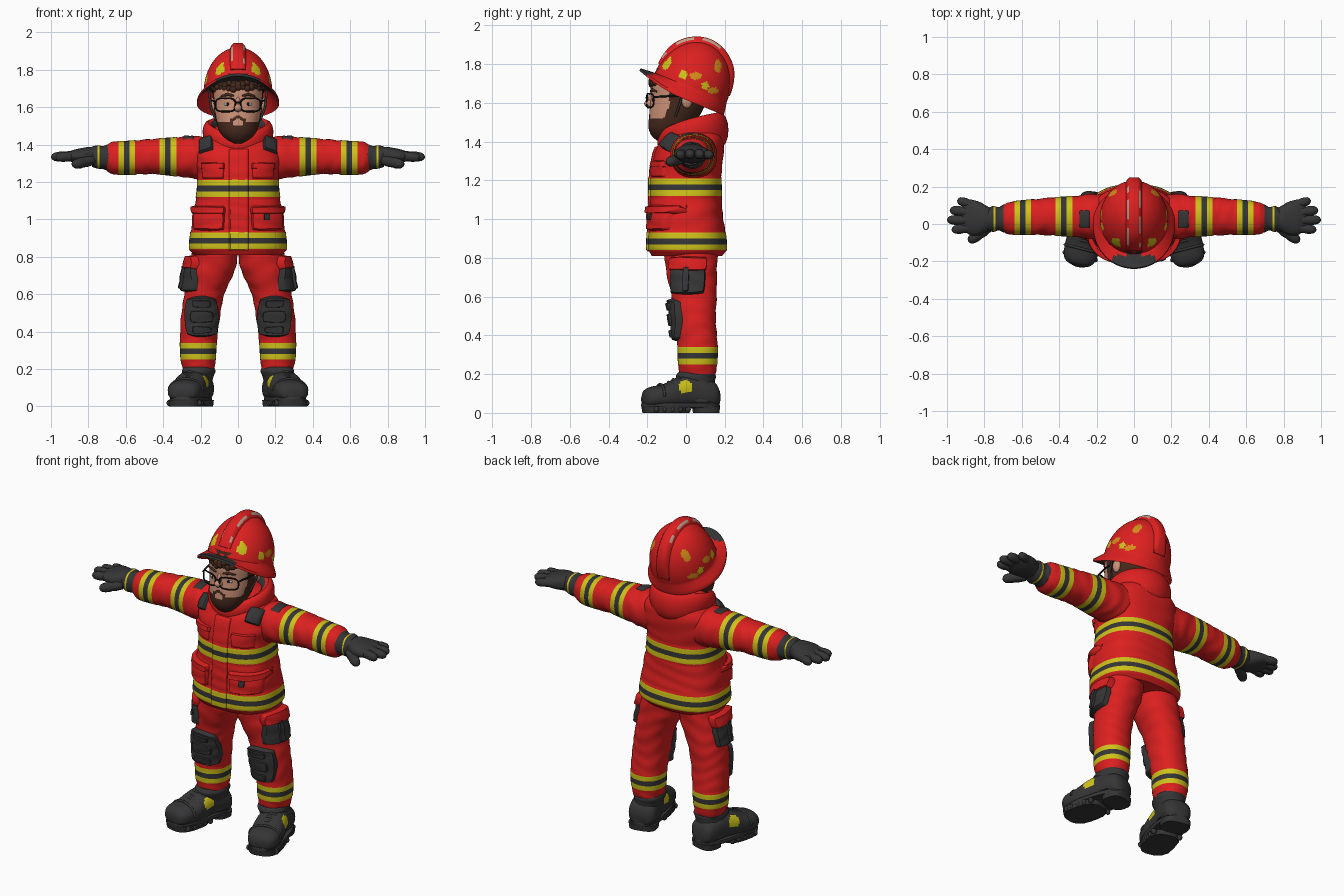
import bpy, bmesh, math, random
from mathutils import Vector, Matrix
from mathutils.bvhtree import BVHTree

if "Cube" in bpy.data.objects:
    bpy.data.objects.remove(bpy.data.objects["Cube"])

random.seed(4)
COL = dict(red=(.72, .014, .014), yellow=(.62, .54, .01), charcoal=(.036, .036, .038), skin=(.62, .29, .19),
           brown=(.06, .022, .012), black=(.008, .008, .008), orange=(.68, .27, .01),
           worn_beige=(.55, .36, .27), white=(.5, .44, .4))
MAT = {}
for k, c in COL.items():
    MAT[k] = bpy.data.materials.new(k)
    MAT[k].diffuse_color = (*c, 1)


def make(name, verts, faces, rule):
    """Mesh object; rule is a colour name or a function (centre, normal) -> colour name."""
    bm = bmesh.new()
    vs = [bm.verts.new(v) for v in verts]
    for f in faces:
        bm.faces.new([vs[i] for i in f])
    bmesh.ops.recalc_face_normals(bm, faces=bm.faces)
    used = []
    for f in bm.faces:
        c = rule if isinstance(rule, str) else rule(f.calc_center_median(), f.normal)
        if c not in used:
            used.append(c)
        f.material_index = used.index(c)
    me = bpy.data.meshes.new(name)
    bm.to_mesh(me)
    bm.free()
    for c in used:
        me.materials.append(MAT[c])
    ob = bpy.data.objects.new(name, me)
    bpy.context.collection.objects.link(ob)
    return ob


def skin_rings(name, rings, rule, closed=False):
    n, m = len(rings[0]), len(rings)
    faces = [(i * n + j, i * n + (j + 1) % n, (i + 1) % m * n + (j + 1) % n, (i + 1) % m * n + j)
             for i in range(m if closed else m - 1) for j in range(n)]
    if not closed:
        faces += [tuple(range(n)), tuple(range((m - 1) * n, m * n))]
    return make(name, [v for r in rings for v in r], faces, rule)


def loft(name, axis, keys, rule, step=.01, n=48, e=2.2, fold=0, bands=()):
    """Superellipse sections (t, u, v, ru, rv) smoothly joined along an axis."""
    rings, t0, t1 = [], keys[0][0], keys[-1][0]
    count = round((t1 - t0) / step)
    for i in range(count + 1):
        t = t0 + (t1 - t0) * i / count
        k = max(j for j in range(len(keys) - 1) if keys[j][0] <= t + 1e-9)
        a, b = keys[k], keys[k + 1]
        p, q = keys[max(k - 1, 0)], keys[min(k + 2, len(keys) - 1)]
        h = b[0] - a[0]
        s = (t - a[0]) / h
        val = []
        for c in range(1, 5):
            m0 = (b[c] - p[c]) / (b[0] - p[0]) * h
            m1 = (q[c] - a[c]) / (q[0] - a[0]) * h
            val.append((2*s**3 - 3*s*s + 1)*a[c] + (s**3 - 2*s*s + s)*m0 + (3*s*s - 2*s**3)*b[c] + (s**3 - s*s)*m1)
        u, v, ru, rv = val
        inband = any(b0 - .001 <= t <= b0 + .091 for b0 in bands)
        ring = []
        for j in range(n):
            g = 2 * math.pi * j / n
            f = 1.015 if inband else 1 + fold * math.sin(t * 75 + 2.5 * math.sin(g * 2 + t * 9))
            cu = math.copysign(abs(math.cos(g)) ** (2 / e), math.cos(g)) * ru * f + u
            cv = math.copysign(abs(math.sin(g)) ** (2 / e), math.sin(g)) * rv * f + v
            ring.append({'z': (cu, cv, t), 'x': (t, cu, cv), 'y': (cu, t, cv)}[axis])
        rings.append(ring)
    return skin_rings(name, rings, rule)


def stripes(ax, starts, base='red'):
    def rule(c, nrm):
        for s in starts:
            if s < c[ax] < s + .09:
                return 'charcoal' if s + .03 < c[ax] < s + .06 else 'yellow'
        return base
    return rule


def patch(name, target, centre, d, hw, hh, th, rule, r=.5):
    """Raised plate wrapped on the target surface as seen along direction d."""
    me = target.data
    tree = BVHTree.FromPolygons([v.co for v in me.vertices], [tuple(p.vertices) for p in me.polygons])
    d, centre = Vector(d).normalized(), Vector(centre)
    U = Vector((1, 0, 0)) if abs(d.z) > .95 else Vector((0, 0, 1)).cross(d).normalized()
    V = d.cross(U)
    nu, nv = max(6, round(hw * 200)), max(6, round(hh * 200))
    us = [-1, -1 + .007 / hw] + [-1 + 2 * i / nu for i in range(1, nu)] + [1 - .007 / hw, 1]
    vs = [-1, -1 + .007 / hh] + [-1 + 2 * i / nv for i in range(1, nv)] + [1 - .007 / hh, 1]
    pts = []
    for i, u in enumerate(us):
        for j, v in enumerate(vs):
            p = centre + U * hw * u * math.sqrt(1 - r * v * v / 2) + V * hh * v * math.sqrt(1 - r * u * u / 2)
            hit, nrm = tree.ray_cast(p + d * .5, -d)[:2]
            if hit is None:
                hit, nrm = tree.find_nearest(p)[:2]
            edge = min(i, j, len(us) - 1 - i, len(vs) - 1 - j)
            nrm = (nrm if nrm.dot(d) > 0 else -nrm) + d
            pts.append(hit + nrm.normalized() * (-.006, th * .75, th)[min(edge, 2)])
    m = len(vs)
    return make(name, pts, [(i*m + j, i*m + j + 1, (i+1)*m + j + 1, (i+1)*m + j)
                            for i in range(len(us) - 1) for j in range(m - 1)], rule)


def tube(name, pts, radii, rule, closed=False, ref=(0, 0, 1), n=12):
    pts, rings = [Vector(p) for p in pts], []
    m = len(pts)
    for i, p in enumerate(pts):
        a, b = (pts[i - 1], pts[(i + 1) % m]) if closed else (pts[max(i - 1, 0)], pts[min(i + 1, m - 1)])
        x = (b - a).cross(Vector(ref)).normalized()
        y = x.cross(b - a).normalized()
        rad = radii if isinstance(radii, float) else radii[i]
        rings.append([p + rad * (x * math.cos(g) + y * math.sin(g)) for g in [2 * math.pi * k / n for k in range(n)]])
    return skin_rings(name, rings, rule, closed)


def ball(name, c, r, rule):
    rings = [[(c[0] + r[0] * math.sin(t) * math.cos(g), c[1] + r[1] * math.sin(t) * math.sin(g), c[2] + r[2] * math.cos(t))
              for g in [math.pi * k / 8 for k in range(16)]] for t in [.05 + (math.pi - .1) * i / 10 for i in range(11)]]
    return skin_rings(name, rings, rule)


def mirror(ob):
    me = ob.data.copy()
    me.transform(Matrix.Scale(-1, 4, (1, 0, 0)))
    me.flip_normals()
    new = bpy.data.objects.new(ob.name + "_left", me)
    bpy.context.collection.objects.link(new)


# Jacket with reflective bands
bands = (.84, 1.12)
jacket = loft("jacket", 'z', [(.81, 0, .005, .235, .18), (.84, 0, .008, .258, .2), (.93, 0, .006, .252, .197),
    (1.02, 0, 0, .243, .19), (1.12, 0, 0, .223, .184), (1.22, 0, 0, .216, .182), (1.32, 0, .012, .235, .18),
    (1.40, 0, .03, .222, .165), (1.46, 0, .045, .165, .13), (1.50, 0, .04, .11, .09)],
    stripes(2, bands), n=72, e=2.5, fold=.008, bands=bands)
patch("storm_flap", jacket, (.005, 0, 1.105), (0, -1, 0), .055, .275, .01, stripes(2, bands), 0)

# Hooded collar, thick at the back, dark lining inside
rings = []
for i in range(64):
    a = 2 * math.pi * i / 64
    w = ((1 + math.sin(a)) / 2) ** .5
    rings.append([((.148 + (.024 + .022 * w) * math.cos(g) + .012 * math.sin(g)) * math.cos(a),
                   .025 + (.148 + (.024 + .022 * w) * math.cos(g)) * math.sin(a),
                   1.395 + .065 * w + (.045 + .048 * w) * math.sin(g)) for g in [math.pi * k / 8 for k in range(16)]])
skin_rings("hood_collar", rings, lambda c, n: 'charcoal' if n.x * c.x + n.y * (c.y - .03) < -.09 else 'red', True)

# Sleeves, gloves
arm = loft("sleeve", 'x', [(.1, .04, 1.32, .11, .11), (.22, .04, 1.33, .12, .114), (.32, .04, 1.334, .11, .105),
    (.45, .04, 1.336, .1, .094), (.6, .034, 1.328, .092, .09), (.67, .03, 1.328, .086, .086), (.7, .03, 1.328, .07, .07)],
    stripes(0, (.33, .55)), fold=.018, bands=(.33, .55))
cuff = loft("glove_cuff", 'x', [(.66, .03, 1.33, .05, .05), (.69, .03, 1.33, .074, .07), (.72, .028, 1.33, .064, .062),
    (.75, .027, 1.333, .068, .064), (.78, .026, 1.335, .06, .054)],
    lambda c, n: 'yellow' if .74 < c.x < .752 else 'charcoal', n=32, fold=.03)
palm = loft("glove_palm", 'x', [(.75, .025, 1.335, .05, .045), (.79, .028, 1.338, .07, .05), (.83, .03, 1.337, .09, .045),
    (.88, .035, 1.337, .092, .034), (.92, .035, 1.336, .06, .018)], 'charcoal', n=32)
parts = [arm, cuff, palm]
for base, tip, r in [((.84, .095, 1.338), (.945, .128, 1.33), .025), ((.86, .06, 1.34), (.985, .075, 1.333), .027),
                     ((.86, .02, 1.34), (1.0, .022, 1.333), .027), ((.86, -.018, 1.338), (.975, -.032, 1.33), .026),
                     ((.78, -.02, 1.315), (.885, -.095, 1.292), .029)]:
    b, t = Vector(base), Vector(tip)
    parts.append(tube("glove_finger", [b.lerp(t, k) for k in (0, .3, .45, .6, .75, .88, .96, 1)],
                      [r * k for k in (.9, 1.02, .93, 1, .93, .8, .5, .05)], 'charcoal'))

# Pockets and shoulder pads on the jacket
parts += [patch("shoulder_strap", jacket, (.172, -.09, 1.405), (0, -.85, .5), .04, .052, .016, 'charcoal', .2),
          patch("shoulder_pad", arm, (.265, .025, 1.44), (0, 0, 1), .032, .052, .005, 'charcoal', .2),
          patch("chest_pocket", jacket, (.135, 0, 1.255), (0, -1, 0), .062, .04, .01, 'red', .2),
          patch("chest_flap", jacket, (.135, 0, 1.285), (0, -1, 0), .066, .02, .016, 'red', .2),
          patch("hip_pocket", jacket, (.155, 0, 1.0), (0, -1, 0), .085, .062, .02, 'red', .3),
          patch("hip_pocket_flap", jacket, (.155, 0, 1.048), (0, -1, 0), .09, .026, .03, 'red', .3)]
patch("pocket_tab", jacket, (.15, 0, 1.012), (0, -1, 0), .02, .022, .03, 'charcoal', .3)

# Trouser legs with knee pads and cargo pockets
lr = stripes(2, (.25,))
leg = loft("trouser_leg", 'z', [(.16, .208, .06, .074, .08), (.19, .21, .06, .083, .09), (.25, .213, .06, .093, .1),
    (.34, .212, .06, .098, .103), (.48, .2, .048, .104, .106), (.6, .18, .042, .107, .116), (.74, .138, .028, .125, .132),
    (.88, .115, .025, .118, .14)], lambda c, n: 'charcoal' if c.z < .2 else lr(c, n), fold=.014, bands=(.25,))
parts += [leg, patch("knee_pad", leg, (.195, 0, .48), (0, -1, 0), .09, .112, .028, 'charcoal', .6),
          patch("cargo_pocket", leg, (.3, .005, .695), (1, -.1, 0), .092, .085, .026, 'charcoal', .3),
          patch("cargo_flap", leg, (.3, .005, .768), (1, -.1, 0), .098, .04, .036, 'red', .3),
          patch("cargo_strap", leg, (.3, .0, .69), (1, -.1, 0), .02, .07, .04, 'charcoal', .3)]
for z, w, h in ((.55, .05, .027), (.48, .062, .038), (.41, .052, .025)):
    parts.append(patch("knee_plate", leg, (.195, 0, z), (0, -1, 0), w, h, .038, 'charcoal', .6))

# Boots, built straight and then turned outwards
boot = [loft("boot_shaft", 'z', [(.06, .225, .07, .083, .095), (.12, .222, .06, .08, .095), (.165, .212, .055, .083, .098),
             (.19, .208, .055, .088, .104), (.21, .208, .057, .078, .092)], 'charcoal', n=32),
        loft("boot_foot", 'y', [(-.232, .232, .07, .04, .025), (-.222, .232, .075, .065, .042), (-.19, .232, .08, .086, .054),
             (-.12, .23, .085, .094, .064), (-.05, .228, .1, .09, .082), (.02, .226, .11, .084, .088), (.1, .225, .1, .085, .08),
             (.15, .225, .09, .075, .065), (.17, .225, .08, .045, .04)],
             lambda c, n: 'yellow' if ((c.y + .025) / .038) ** 2 + ((c.z - .135) / .033) ** 2 < 1 else 'charcoal', n=40, e=2.4),
        loft("boot_welt", 'z', [(.028, .229, -.033, .092, .203), (.04, .229, -.033, .096, .207), (.05, .229, -.033, .093, .203)],
             'charcoal', e=2.6),
        loft("boot_front_sole", 'z', [(0, .231, -.11, .09, .12), (.035, .231, -.11, .094, .126)], 'charcoal', e=2.7),
        loft("boot_heel", 'z', [(0, .226, .105, .08, .063), (.035, .226, .105, .084, .067)], 'charcoal', e=3),
        tube("boot_toe_seam", [(.23 + .094 * math.cos(a), -.14, .085 + .063 * math.sin(a)) for a in
             [math.pi * k / 16 for k in range(17)]], .007, 'charcoal', ref=(0, 1, 0))]
for k in range(5):  # tread lugs and laces
    for sx in (-1, 1):
        boot.append(ball("boot_lug", (.23 + sx * .08, -.18 + .042 * k, .018), (.017, .014, .018), 'charcoal'))
for y, z in ((-.095, .158), (-.07, .172), (-.045, .184)):
    boot.append(tube("boot_lace", [(.19, y, z - .012), (.23, y, z), (.27, y, z - .012)], .008, 'charcoal'))
turn = Matrix.Translation((.225, .06, 0)) @ Matrix.Rotation(math.radians(14), 4, 'Z') @ Matrix.Translation((-.225, -.06, 0))
for b in boot:
    b.data.transform(turn)
parts += boot


# Head, beard and hair coloured by region
def face(c, n):
    x = abs(c.x)
    if c.z > 1.705 or (c.y > -.01 and (c.y > .035 or c.z < 1.57)):
        return 'brown'
    lips = x < .028 and 1.503 < c.z < 1.517
    stache = x < .045 and 1.538 - x * .5 < c.z < 1.556 - x * .5
    burns = c.z < 1.522 + max(0, c.y + .115) * 2.2 or (-.085 < c.y < -.045 and c.z > 1.6)
    return 'brown' if (burns and not lips) or stache else 'skin'


loft("head", 'z', [(1.405, 0, -.11, .035, .04), (1.43, 0, -.102, .07, .075), (1.47, 0, -.088, .1, .105),
    (1.54, 0, -.058, .12, .132), (1.62, 0, -.037, .13, .145), (1.70, 0, -.03, .135, .15), (1.78, 0, -.02, .12, .13)],
    face, step=.006, n=96)
loft("neck_lining", 'z', [(1.38, 0, .01, .12, .12), (1.47, 0, .01, .105, .11)], 'charcoal')
ball("nose", (0, -.188, 1.596), (.023, .028, .022), 'skin')
ball("nose_bridge", (0, -.178, 1.62), (.014, .018, .035), 'skin')
for i in range(34):
    a = math.radians(185 + 170 * (i % 17) / 16)
    z = (1.702 if i < 17 else 1.722) + random.uniform(-.008, .008)
    ball("hair_curl", (.13 * math.cos(a), -.03 + .143 * math.sin(a), z), [random.uniform(.016, .023)] * 3, 'brown')
parts += [ball("ear", (.132, .005, 1.612), (.018, .028, .04), 'skin'),
          ball("eye", (.055, -.162, 1.615), (.02, .011, .011), 'white'),
          ball("pupil", (.053, -.17, 1.615), (.009, .006, .01), 'black'),
          tube("eyebrow", [(.022, -.182, 1.66), (.055, -.174, 1.668), (.092, -.15, 1.658)], [.005, .009, .004], 'brown'),
          tube("chin_strap", [(.155, -.01, 1.69), (.145, -.03, 1.6), (.12, -.055, 1.53)], .006, 'charcoal', ref=(0, 1, 0)),
          tube("glasses_temple", [(.122, -.168, 1.63), (.138, -.09, 1.635), (.142, .01, 1.635)], .005, 'black')]
frame = []
for k in range(32):
    g = 2 * math.pi * k / 32
    x = .067 + .053 * math.copysign(abs(math.cos(g)) ** .6, math.cos(g))
    frame.append((x, -.202 + 2.5 * x * x, 1.612 + .036 * math.copysign(abs(math.sin(g)) ** .6, math.sin(g))))
parts.append(tube("glasses_frame", frame, .0045, 'black', True, (0, 1, 0), 8))
tube("glasses_bridge", [(-.016, -.202, 1.622), (0, -.206, 1.626), (.016, -.202, 1.622)], .0045, 'black')

# Helmet tilted back, with dome, flared brim and crest
CT, ST = math.cos(math.radians(22)), math.sin(math.radians(22))
hat = lambda x, y, z: (x, .025 + y * CT + z * ST, 1.68 - y * ST + z * CT)
spots = [(-.105, 1.82, .028, .046, 'yellow'), (-.015, 1.745, .022, .024, 'yellow'), (.05, 1.74, .03, .02, 'orange'),
         (.1, 1.69, .02, .02, 'yellow'), (.14, 1.665, .028, .016, 'orange'), (.165, 1.79, .018, .034, 'orange')]


def shell(c, n):
    for y, z, ry, rz, col in spots:
        if abs(c.x) > .075 and ((c.y - y) / ry) ** 2 + ((c.z - z) / rz) ** 2 < 1:
            return col
    return 'charcoal' if (c.y < -.165 and abs(c.x) < .115 and c.z < 1.81) or n.z < -.75 else 'red'


angles = [2 * math.pi * k / 120 for k in range(120)]
row = lambda k, z: [hat(.183 * k * math.cos(a), .2 * k * math.sin(a), z) for a in angles]
rings = [row(math.sin(t), .245 * math.cos(t)) for t in [.02 + (math.pi / 2 - .02) * i / 44 for i in range(45)]]
for q, low in ((.25, 0), (.5, 0), (.75, 0), (1, 0), (1, .014)):
    ring = []
    for a in angles:
        c, s = math.cos(a), math.sin(a)
        ring.append(hat(c * (.183 + .037 * q), s * (.2 + (.078 if s < 0 else .01) * q),
                        -.055 * q * (1 - .9 * max(0, -s) ** 2) - low))
    rings.append(ring)
rings += [row(.92, -.012), row(.85, .03)]
skin_rings("helmet_shell", rings, shell)
rings = []
for i in range(41):
    t = math.radians(12 + 160 * i / 40)
    up = .024 * min(1, math.sin(t) * 1.5)
    rings.append([hat(x, -(.2 + h) * math.cos(t), (.245 + h) * math.sin(t)) for x, h in
                  ((-.044, -.012), (-.038, up * .3), (-.027, up * .85), (-.02, up), (.02, up), (.027, up * .85), (.038, up * .3), (.044, -.012))])
skin_rings("helmet_crest", rings, lambda c, n: 'worn_beige' if abs(c.x) > .03 and n.z > .1 and -.12 < c.y < .2
           and math.sin(c.y * 45 + c.x * 60) > -.5 and abs(c.x) < .04 else 'red')

# Mirror the paired parts, then smooth
for p in parts:
    mirror(p)
for ob in bpy.data.objects:
    ob.select_set(True)
    bpy.context.view_layer.objects.active = ob
bpy.ops.object.shade_smooth_by_angle(angle=math.radians(40))

for m in bpy.data.materials:
    if m.users and not m.is_grease_pencil:
        m.use_nodes = True
        m.node_tree.nodes["Principled BSDF"].inputs["Base Color"].default_value = m.diffuse_color
